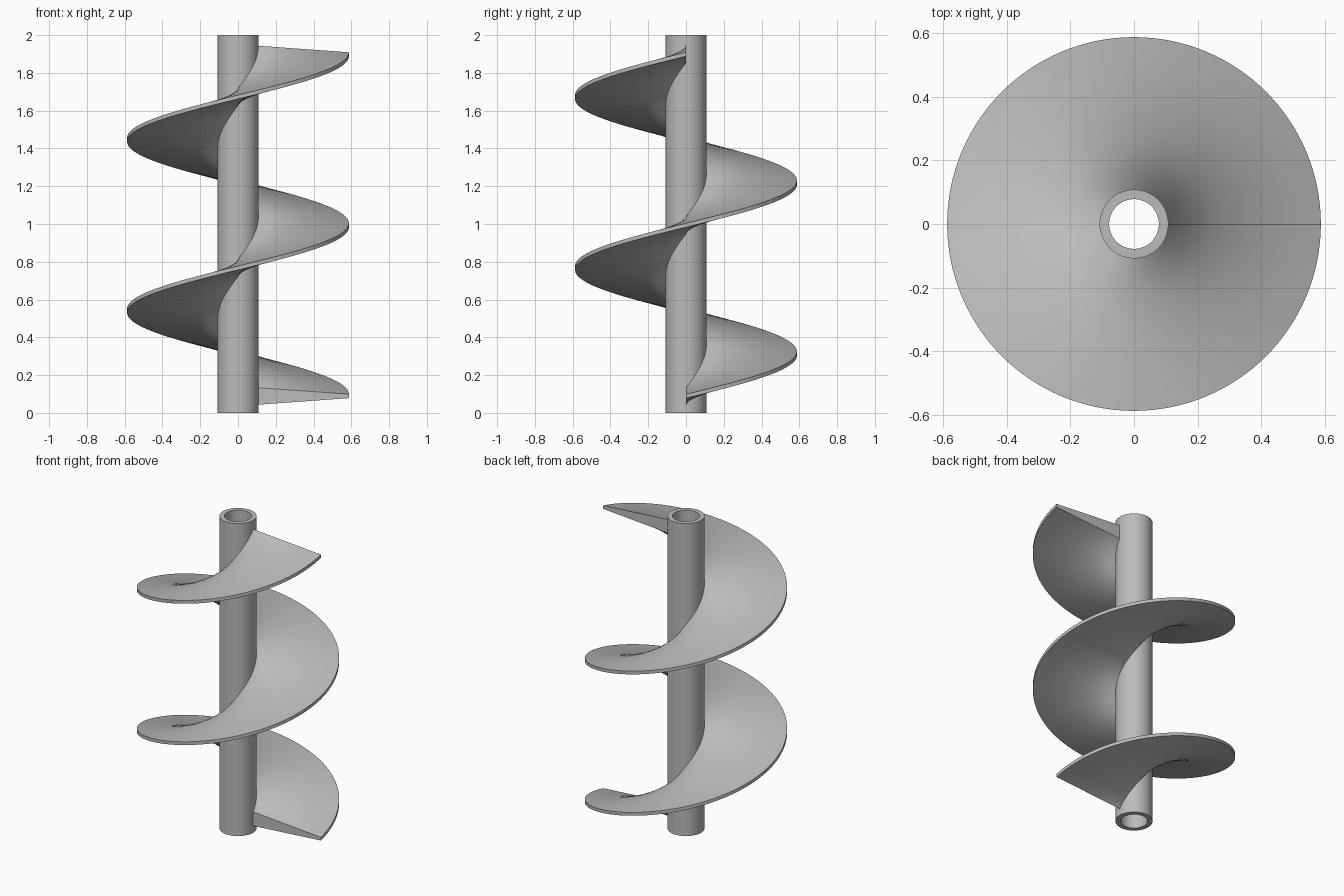
import bpy, bmesh, math

if "Cube" in bpy.data.objects:
    bpy.data.objects.remove(bpy.data.objects["Cube"])

R_OUT, R_IN, HEIGHT = 0.108, 0.078, 2.0      # hollow shaft
R_FLIGHT, PITCH, TURNS, Z0 = 0.587, 0.905, 2, 0.0885
STEPS = 128                                   # segments per turn

steel = bpy.data.materials.new("grey_steel")
steel.diffuse_color = (0.5, 0.5, 0.5, 1)
steel.use_nodes = True
steel.node_tree.nodes["Principled BSDF"].inputs["Base Color"].default_value = steel.diffuse_color


def sweep(name, profile, turns, pitch, closed):
    """Sweep an (r, z) profile round the z axis, rising by pitch each turn."""
    bm = bmesh.new()
    rings = []
    n = STEPS * turns
    for i in range(n if closed else n + 1):
        a = 2 * math.pi * i / STEPS
        rise = pitch * i / STEPS
        rings.append([bm.verts.new((r * math.cos(a), r * math.sin(a), z + rise))
                      for r, z in profile])
    pairs = list(zip(rings, rings[1:]))
    if closed:
        pairs.append((rings[-1], rings[0]))
    m = len(profile)
    for p, q in pairs:
        for j in range(m):
            k = (j + 1) % m
            bm.faces.new((p[j], q[j], q[k], p[k]))
    if not closed:
        bm.faces.new(rings[0])
        bm.faces.new(rings[-1][::-1])
    bmesh.ops.recalc_face_normals(bm, faces=bm.faces)
    mesh = bpy.data.meshes.new(name)
    bm.to_mesh(mesh)
    bm.free()
    mesh.materials.append(steel)
    obj = bpy.data.objects.new(name, mesh)
    bpy.context.collection.objects.link(obj)
    bpy.ops.object.select_all(action='DESELECT')
    obj.select_set(True)
    bpy.context.view_layer.objects.active = obj
    bpy.ops.object.shade_smooth_by_angle(angle=math.radians(30))
    return obj


# hollow centre tube
sweep("shaft_tube", [(R_IN, 0), (R_OUT, 0), (R_OUT, HEIGHT), (R_IN, HEIGHT)],
      1, 0, True)


# helical blade: thick at the root, thin at the rim
def half_thickness(r):
    return 0.045 + (0.0105 - 0.045) * (r - R_OUT) / (R_FLIGHT - R_OUT)


radii = [R_OUT - 0.004 + (R_FLIGHT - R_OUT + 0.004) * i / 8 for i in range(9)]
blade = [(r, Z0 - half_thickness(r)) for r in radii]
blade += [(r, Z0 + half_thickness(r)) for r in reversed(radii)]
sweep("screw_flight", blade, TURNS, PITCH, False)
